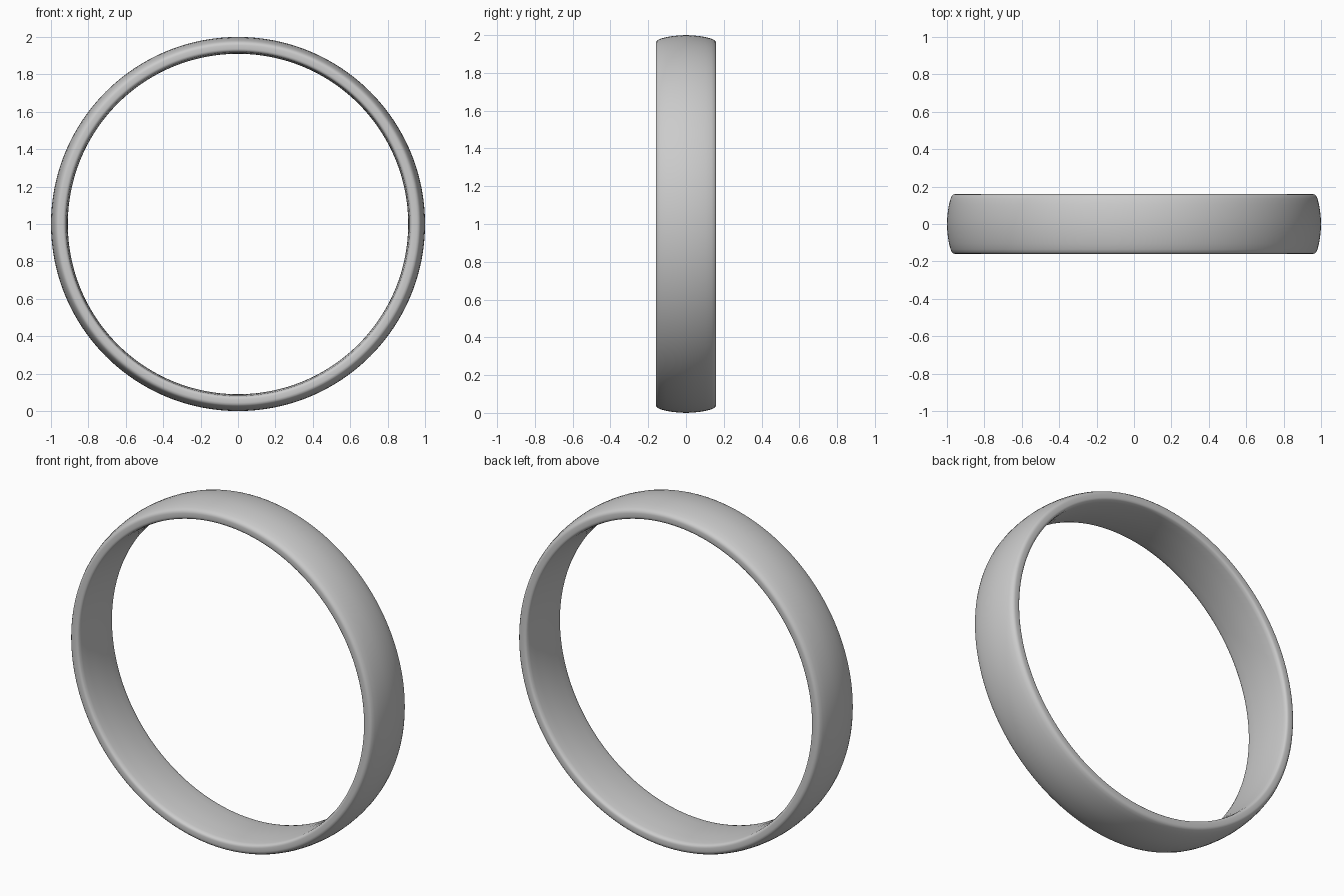
import bpy, bmesh, math
from mathutils import Vector, Matrix

if "Cube" in bpy.data.objects:
    bpy.data.objects.remove(bpy.data.objects["Cube"])

# Half cross-section of the band: (radius, depth), outer crown to inner wall
half = [(1.0, 0.0), (0.9985, 0.035), (0.995, 0.07), (0.989, 0.105), (0.981, 0.135),
        (0.974, 0.150), (0.966, 0.158), (0.956, 0.16), (0.936, 0.16), (0.928, 0.158),
        (0.922, 0.152), (0.918, 0.135), (0.914, 0.09), (0.911, 0.045), (0.91, 0.0)]
# Mirror the half to close the loop
profile = half + [(r, -y) for r, y in reversed(half[1:-1])]

# Spin the cross-section around the y axis
bm = bmesh.new()
verts = [bm.verts.new((r, y, 0)) for r, y in profile]
edges = [bm.edges.new((verts[i], verts[(i + 1) % len(verts)])) for i in range(len(verts))]
bmesh.ops.spin(bm, geom=verts + edges, cent=Vector((0, 0, 0)), axis=Vector((0, 1, 0)),
               angle=math.tau, steps=192, use_merge=True)
bmesh.ops.remove_doubles(bm, verts=bm.verts, dist=1e-5)
bmesh.ops.recalc_face_normals(bm, faces=bm.faces)
bmesh.ops.transform(bm, matrix=Matrix.Translation((0, 0, 1)), verts=bm.verts)

# Ring band object
mesh = bpy.data.meshes.new("ring_band")
bm.to_mesh(mesh)
bm.free()
ring = bpy.data.objects.new("ring_band", mesh)
bpy.context.collection.objects.link(ring)
bpy.context.view_layer.objects.active = ring
ring.select_set(True)
bpy.ops.object.shade_smooth()
